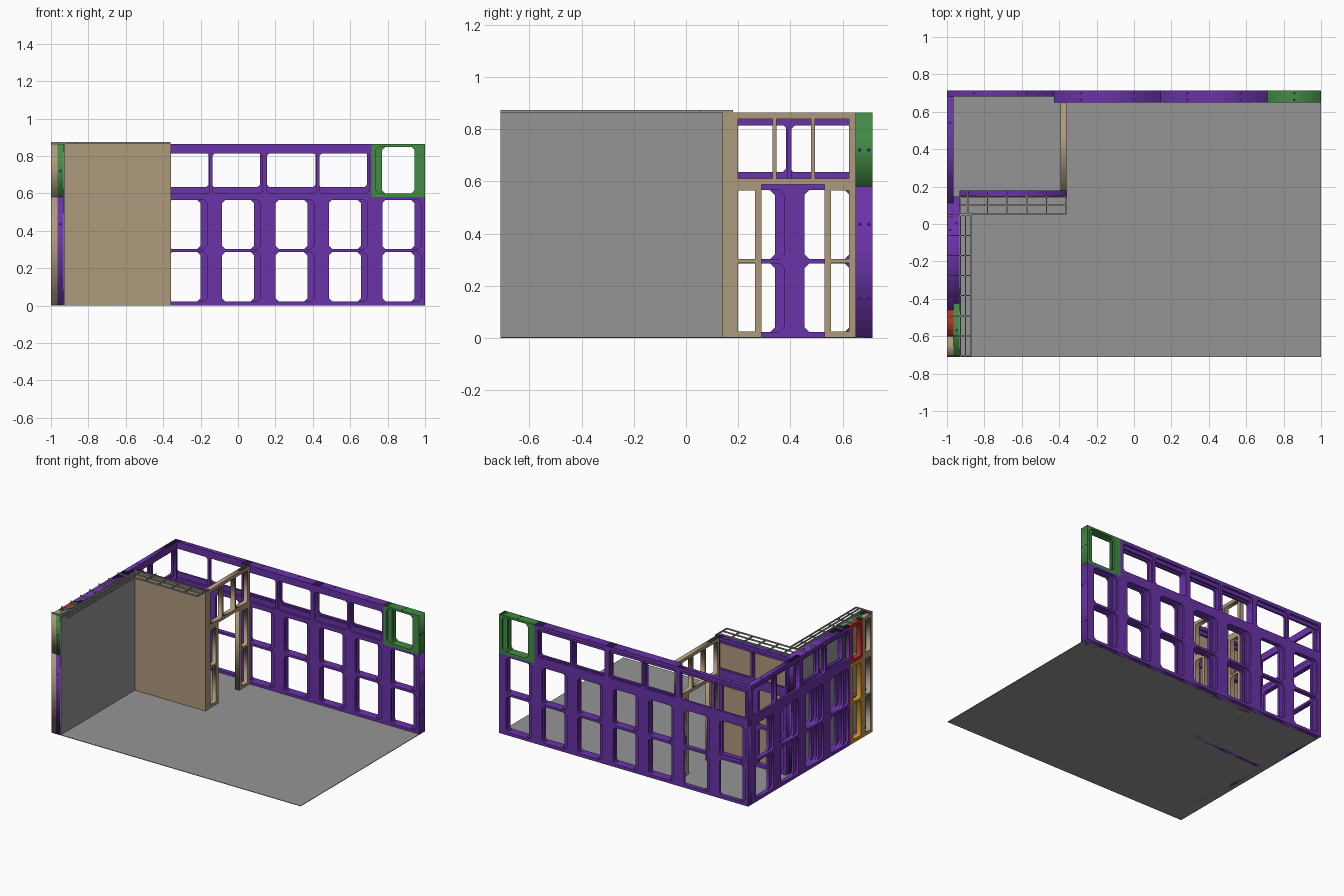
import bpy, bmesh
from mathutils import Matrix

if "Cube" in bpy.data.objects:
    bpy.data.objects.remove(bpy.data.objects["Cube"])


def material(name, rgb):
    m = bpy.data.materials.new(name)
    m.diffuse_color = (*rgb, 1)
    m.use_nodes = True
    m.node_tree.nodes["Principled BSDF"].inputs["Base Color"].default_value = m.diffuse_color
    return m


PURPLE = material("purple", (0.14, 0.033, 0.39))
TAN = material("tan", (0.42, 0.32, 0.20))
GREEN = material("green", (0.055, 0.26, 0.06))
GREY = material("grey", (0.30, 0.30, 0.30))
RED = material("red", (0.45, 0.03, 0.02))
YELLOW = material("amber", (0.60, 0.30, 0.02))
DARK = material("dark_purple", (0.04, 0.01, 0.12))


def finish(bm, name, mat):
    bmesh.ops.recalc_face_normals(bm, faces=bm.faces)
    me = bpy.data.meshes.new(name)
    bm.to_mesh(me)
    bm.free()
    me.materials.clear()
    me.materials.append(mat)
    for p in me.polygons:
        p.material_index = 0
    ob = bpy.data.objects.new(name, me)
    bpy.context.collection.objects.link(ob)
    return ob


def add_box(bm, lo, hi):
    c = [(a + b) / 2 for a, b in zip(lo, hi)]
    s = [b - a for a, b in zip(lo, hi)]
    bmesh.ops.create_cube(bm, size=1, matrix=Matrix.Translation(c) @ Matrix.Diagonal((*s, 1)))


def box(name, lo, hi, mat):
    bm = bmesh.new()
    add_box(bm, lo, hi)
    finish(bm, name, mat)


def add_plate(bm, axis, outer, holes, d0, d1, chamfer):
    """Extruded flat plate with chamfered openings; axis is the wall direction."""
    cu = bpy.data.curves.new("plate", 'CURVE')
    cu.dimensions = '2D'
    cu.fill_mode = 'BOTH'
    cu.extrude = (d1 - d0) / 2
    for i, (a, b, c, d) in enumerate([outer] + holes):
        k = chamfer
        pts = [(a, c), (b, c), (b, d), (a, d)] if i == 0 or k == 0 else [
            (a + k, c), (b - k, c), (b, c + k), (b, d - k),
            (b - k, d), (a + k, d), (a, d - k), (a, c + k)]
        sp = cu.splines.new('POLY')
        sp.points.add(len(pts) - 1)
        for p, (u, v) in zip(sp.points, pts):
            p.co = (u, v, 0, 1)
        sp.use_cyclic_u = True
    ob = bpy.data.objects.new("plate", cu)
    bpy.context.collection.objects.link(ob)
    me = bpy.data.meshes.new_from_object(ob.evaluated_get(bpy.context.evaluated_depsgraph_get()))
    mid = (d0 + d1) / 2
    for v in me.vertices:
        u, z, w = v.co
        v.co = (u, mid + w, z) if axis == 'x' else (mid + w, u, z)
    bm.from_mesh(me)
    bpy.data.objects.remove(ob)
    bpy.data.curves.remove(cu)
    bpy.data.meshes.remove(me)


def openings(u0, u1, z0, z1, margin, cols, rows, bar):
    l, r, b, t = margin
    w = (u1 - u0 - l - r - bar * (cols - 1)) / cols
    h = (z1 - z0 - b - t - bar * (rows - 1)) / rows
    return [(u0 + l + i * (w + bar), u0 + l + i * (w + bar) + w,
             z0 + b + j * (h + bar), z0 + b + j * (h + bar) + h)
            for i in range(cols) for j in range(rows)]


# margins (left, right, bottom, top) for the low-depth and high-depth halves
LOWER = ((.057, .022, .022, .014), (.027, .057, .022, .014))
UPPER = ((.012, .015, .02, .05), (.012, .025, .055, .025))
CORNER = ((.022, .055, .02, .014), (.055, .022, .02, .014))
NARROW = ((.025,) * 4,) * 2


def panel(name, axis, u0, u1, z0, z1, d0, d1, style, cols, rows, mat, flip=False, chamfer=.018):
    bm = bmesh.new()
    mid = (d0 + d1) / 2
    halves = style[::-1] if flip else style
    for (a, b), margin in zip(((d0, mid), (mid, d1)), halves):
        add_plate(bm, axis, (u0, u1, z0, z1),
                  openings(u0, u1, z0, z1, margin, cols, rows, .016), a, b, chamfer)
    finish(bm, name, mat)


P, ZM, ZT = 2 / 7, .58, .863      # panel pitch, joint height, wall top


def run(name, axis, start, lowers, uppers, d0, d1):
    """Row of two-pane lower panels and double-width upper panels."""
    flip = axis == 'y'
    for i in range(lowers):
        panel(name + "_lower_panel", axis, start + i * P, start + (i + 1) * P, 0, ZM,
              d0, d1, LOWER, 1, 2, PURPLE, flip)
    for s in uppers:
        panel(name + "_upper_panel", axis, s, s + 2 * P, ZM, ZT,
              d0, d1, UPPER, 2, 1, PURPLE, flip, .012)


# Floor
box("floor", (-1, -.71, 0), (1, .683, .004), GREY)

# Back wall: outer and inner layers with a coloured upper corner
YB = (.65, .683, .715)
run("back_outer", 'x', -1, 7, [-1, -1 + 2 * P, -1 + 4 * P], YB[1], YB[2])
run("back_inner", 'x', -1 + 2 * P, 5, [-1 + 2 * P, -1 + 4 * P], YB[0], YB[1])
for a, b in ((YB[1], YB[2]), (YB[0], YB[1])):
    panel("back_corner_panel", 'x', 1 - P, 1, ZM, ZT, a, b, CORNER, 1, 1, GREEN)

# Left wall: outer layer ends in narrow coloured panels, inner layer is offset
XL = (-1, -.966, -.932)
S = .683 - 4 * P
run("left_outer", 'y', S, 4, [S, S + 2 * P], XL[0], XL[1])
T = S - P / 2
for z0, z1, rows, mat in ((0, ZM, 2, YELLOW), (ZM, ZT, 1, RED)):
    panel("narrow_side_panel", 'y', T, S, z0, z1, XL[0], XL[1], NARROW, 1, rows, mat, chamfer=.01)
    panel("end_side_panel", 'y', -.71, T, z0, z1, XL[0], XL[1], NARROW, 1, rows, TAN, chamfer=0)
run("left_inner", 'y', -.71, 3, [-.71 + P], XL[1], XL[2])
panel("left_corner_panel", 'y', -.71, -.71 + P, ZM, ZT, XL[1], XL[2], CORNER, 1, 1, GREEN, True)

# Short partition frame with its facing sheets
XP = -.932 + 2 * P
run("partition", 'x', -.932, 2, [-.932], .147, .18)
box("partition_sheet", (-.932, .139, 0), (XP + .003, .147, ZT), TAN)
box("partition_end_board", (XP, .139, 0), (XP + .003, .18, ZT), TAN)
box("left_sheet", (-.932, -.71, 0), (-.925, .139, ZT), GREY)

# Timber door frame between the partition and the back wall
DX = (XP - .033, XP)
panel("door_header", 'y', .18, .65, .587, ZT, *DX, ((.02, .025, .024, .024),) * 2, 3, 1, TAN, chamfer=0)
panel("door_side_near", 'y', .18, .29, 0, .587, *DX, ((.02, .025, .025, .022),) * 2, 1, 2, TAN, chamfer=0)
panel("door_side_far", 'y', .53, .65, 0, .587, *DX, ((.025, .025, .025, .022),) * 2, 1, 2, TAN, chamfer=0)

# Ladder frames lying on the wall tops
Z0, Z1, H = .864, .874, .003
bm = bmesh.new()
for y in (.052, .10, .147):
    add_box(bm, (-.932, y - H, Z0), (XP, y + H, Z1))
for i in range(6):
    x = XP - H - i * .105
    add_box(bm, (x - H, .05, Z0), (x + H, .18, Z1))
finish(bm, "partition_ladder", GREY)
bm = bmesh.new()
for x in (-.928, -.90, -.872):
    add_box(bm, (x - H, -.71, Z0), (x + H, .05, Z1))
for i in range(8):
    y = .047 - i * .1075
    add_box(bm, (-1, y - H, Z0), (-.87, y + H, Z1))
finish(bm, "left_ladder", GREY)

# Bolt holes along wall tops and on the exposed wall end
bm = bmesh.new()


def bolt(co, rot=None):
    m = Matrix.Translation(co)
    bmesh.ops.create_cone(bm, cap_ends=True, segments=10, radius1=.007, radius2=.007,
                          depth=.002, matrix=m @ rot if rot else m)


for i in range(7):
    for y in ((.665, .70) if i > 1 else (.70,)):
        bolt((-1 + (i + .5) * P, y, ZT))
for i in range(4):
    bolt((-.983, S + (i + .5) * P, ZT))
for i in range(3):
    bolt((-.949, -.71 + (i + .5) * P, ZT))
for z in (.15, .435, .72):
    for y in (.665, .70):
        bolt((1, y, z), Matrix.Rotation(1.5708, 4, 'Y'))
    bolt((-.949, -.71, z), Matrix.Rotation(1.5708, 4, 'X'))
finish(bm, "bolt_holes", DARK)
